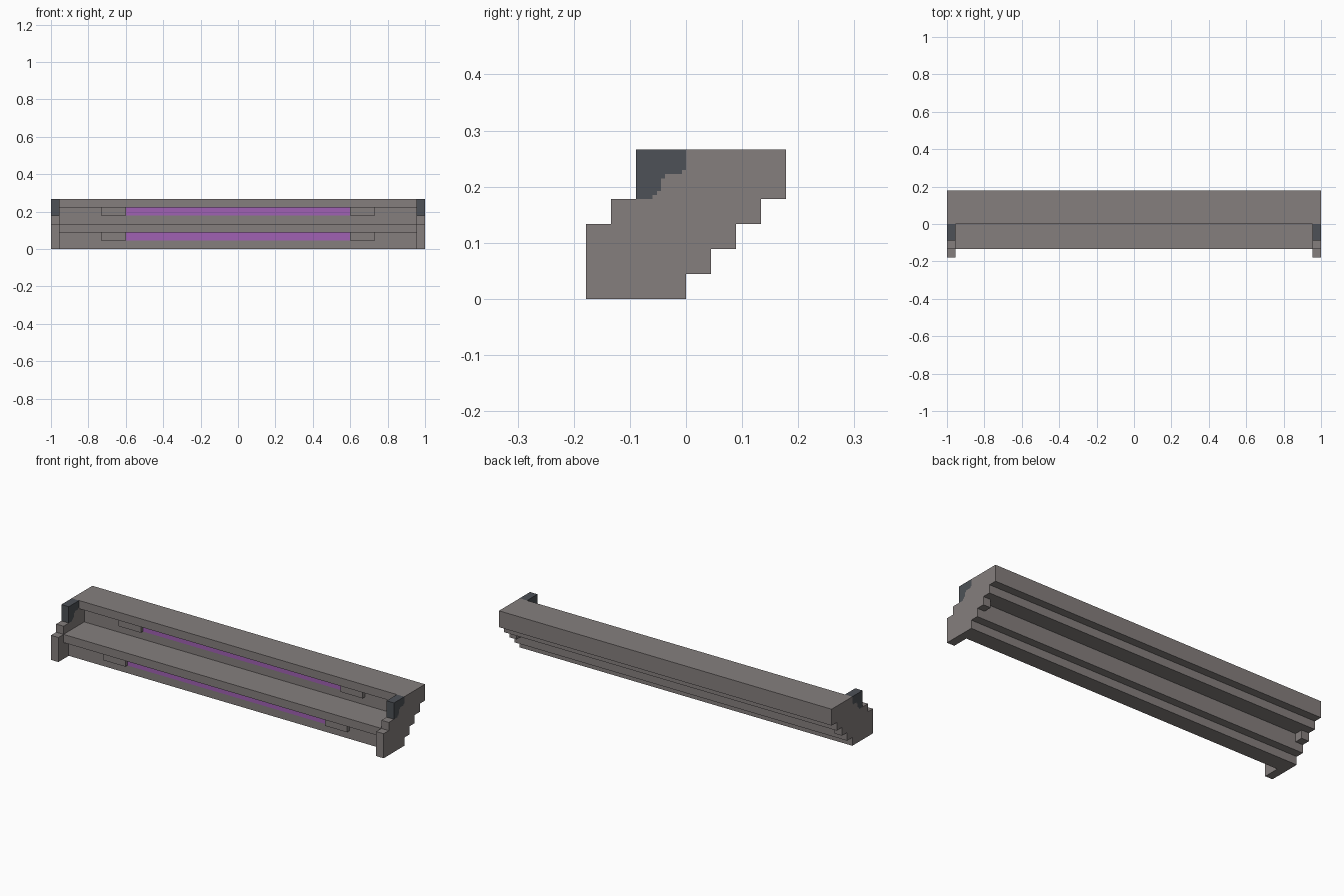
import bpy
import bmesh

cube = bpy.data.objects.get("Cube")
if cube:
    bpy.data.objects.remove(cube, do_unlink=True)

U = 2 / 45          # one grid unit of the design
HALF = 22.5         # half length in units
INNER = HALF - 1    # inner face of the end walls


def material(name, rgb):
    m = bpy.data.materials.new(name)
    m.use_nodes = True
    m.diffuse_color = (*rgb, 1)
    m.node_tree.nodes["Principled BSDF"].inputs["Base Color"].default_value = (*rgb, 1)
    return m


GREY = material("warm grey", (0.235, 0.212, 0.207))
DARK = material("dark slate", (0.075, 0.083, 0.095))
PURPLE = material("purple light", (0.352, 0.120, 0.456))


def extrude(name, x0, x1, profile, mat):
    """Extrude a (y, z) profile along x; everything in design units."""
    bm = bmesh.new()
    face = bm.faces.new([bm.verts.new((x0 * U, y * U, z * U)) for y, z in profile])
    geom = bmesh.ops.extrude_face_region(bm, geom=[face])["geom"]
    verts = [v for v in geom if isinstance(v, bmesh.types.BMVert)]
    bmesh.ops.translate(bm, verts=verts, vec=((x1 - x0) * U, 0, 0))
    bmesh.ops.recalc_face_normals(bm, faces=bm.faces)
    mesh = bpy.data.meshes.new(name)
    bm.to_mesh(mesh)
    bm.free()
    mesh.materials.append(mat)
    obj = bpy.data.objects.new(name, mesh)
    bpy.context.collection.objects.link(obj)
    return obj


def box(name, x0, x1, y0, y1, z0, z1, mat):
    return extrude(name, x0, x1, [(y0, z0), (y1, z0), (y1, z1), (y0, z1)], mat)


# Two treads with overhanging nosings and stepped undersides
step = [(-2, 0), (0, 0), (0, 1), (1, 1), (1, 3), (-3, 3), (-3, 2), (-2, 2)]
extrude("lower_step", -INNER, INNER, step, GREY)
upper = [(1, 3), (3, 3), (3, 4), (4, 4), (4, 6), (0, 6), (0, 5), (1, 5)]
extrude("upper_step", -INNER, INNER, upper, GREY)

# Ragged border between the dark cap and the grey wall, top to bottom
s = 1 / 6
ragged = [(0, 6), (0, 4 + 7 * s), (-s, 4 + 7 * s), (-s, 5), (-5 * s, 5),
          (-5 * s, 4 + 5 * s), (-1, 4 + 5 * s), (-1, 4 + 2 * s),
          (-7 * s, 4 + 2 * s), (-7 * s, 4 + s), (-8 * s, 4 + s), (-8 * s, 4)]
wall = ragged + [(-3, 4), (-3, 3), (-4, 3), (-4, 0), (0, 0), (0, 1), (1, 1),
                 (1, 2), (2, 2), (2, 3), (3, 3), (3, 4), (4, 4), (4, 6)]
cap = ragged + [(-2, 4), (-2, 6)]

for side, sign in (("left", 1), ("right", -1)):
    # End walls with dark front caps
    extrude(side + "_end_wall", sign * INNER, sign * HALF, wall, GREY)
    extrude(side + "_end_cap", sign * INNER, sign * HALF, cap, DARK)
    # Lamp holders under each nosing
    for level, y, z in (("lower", -2, 1), ("upper", 1, 4)):
        box(f"{level}_{side}_lamp_holder", sign * 13.5, sign * 16.5,
            y - 0.5, y, z, z + 1, GREY)

# Light strips under the nosings
for level, y, z in (("lower", -2, 1), ("upper", 1, 4)):
    box(level + "_light_strip", -13.5, 13.5, y - 0.1, y, z, z + 1, PURPLE)
